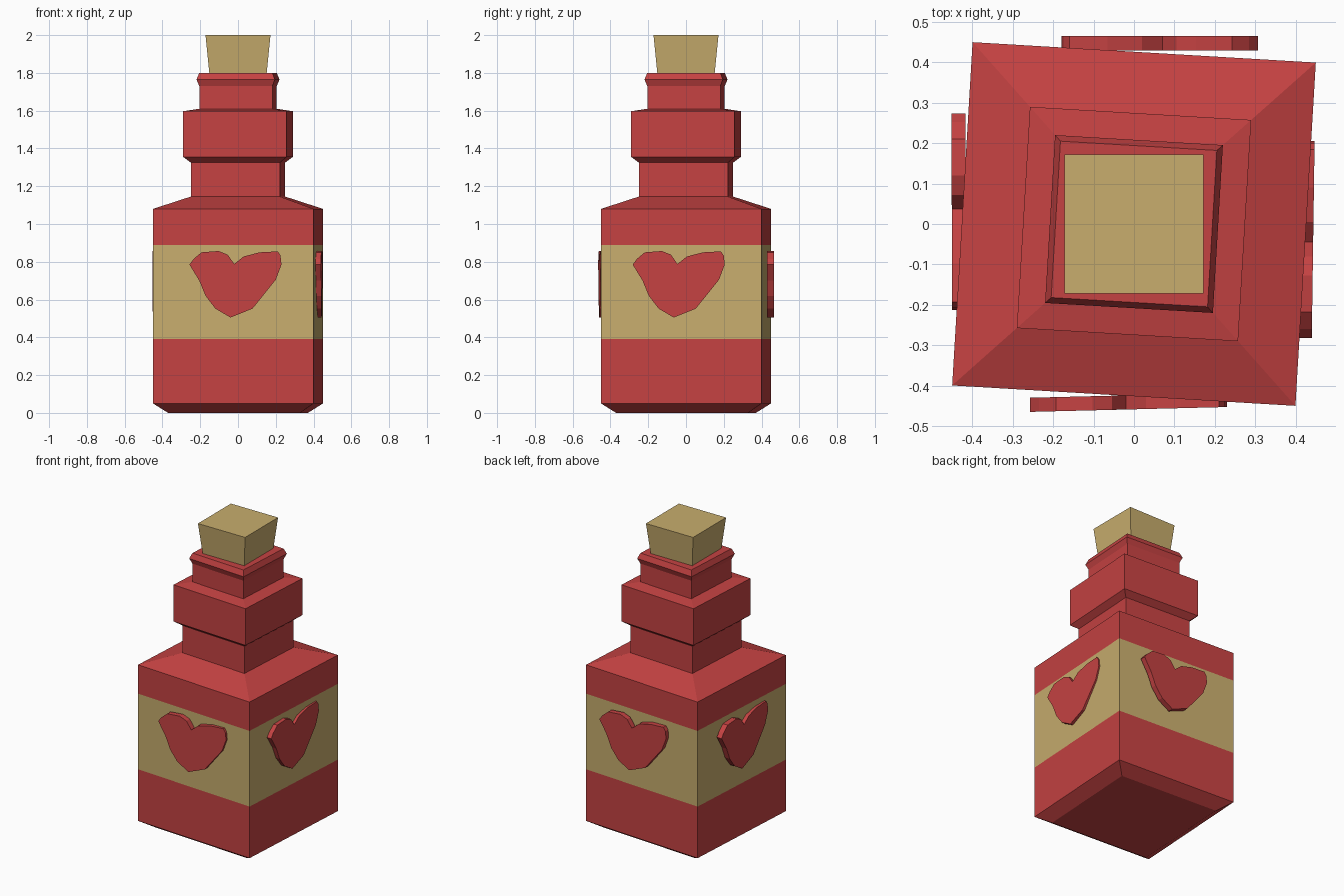
import bpy, bmesh
from math import radians, cos, sin, atan2, pi
from mathutils import Matrix, Vector

if "Cube" in bpy.data.objects:
    bpy.data.objects.remove(bpy.data.objects["Cube"])


def material(name, rgb):
    m = bpy.data.materials.new(name)
    m.diffuse_color = (*rgb, 1)
    m.use_nodes = True
    m.node_tree.nodes["Principled BSDF"].inputs["Base Color"].default_value = m.diffuse_color
    return m


RED = material("red_glass", (0.56, 0.055, 0.055))
TAN = material("tan_paper", (0.58, 0.42, 0.155))


def finish(name, bm, mats):
    bmesh.ops.recalc_face_normals(bm, faces=bm.faces)
    mesh = bpy.data.meshes.new(name)
    bm.to_mesh(mesh)
    bm.free()
    for m in mats:
        mesh.materials.append(m)
    ob = bpy.data.objects.new(name, mesh)
    bpy.context.collection.objects.link(ob)
    return ob


def square_stack(name, profile, mats, twist=0.0, band=None):
    """Four-sided stack of (half_extent, z) rings; faces starting at z=band use the second material."""
    bm = bmesh.new()
    # twisted square reaches its stated half extent along the axes
    k = 1 / cos(pi / 4 - abs(twist))
    rings = [[bm.verts.new((e * k * cos(twist + pi / 4 + i * pi / 2),
                            e * k * sin(twist + pi / 4 + i * pi / 2), z)) for i in range(4)]
             for e, z in profile]
    for (e, z), a, b in zip(profile, rings, rings[1:]):
        for i in range(4):
            j = (i + 1) % 4
            f = bm.faces.new((a[i], a[j], b[j], b[i]))
            f.material_index = 1 if z == band else 0
    bm.faces.new(rings[0][::-1])
    bm.faces.new(rings[-1])
    return finish(name, bm, mats)


# Bottle with flush label band, slightly turned about z
square_stack("bottle", [
    (0.37, 0.0), (0.45, 0.05), (0.45, 0.39), (0.45, 0.89), (0.45, 1.08),
    (0.25, 1.145), (0.25, 1.325), (0.29, 1.355), (0.29, 1.597), (0.205, 1.61),
    (0.205, 1.73), (0.22, 1.765), (0.205, 1.80)],
    [RED, TAN], twist=radians(-3.4), band=0.39)

# Tapered cork
square_stack("cork", [(0.15, 1.78), (0.172, 2.0)], [TAN])

# Uneven heart outline, (sideways, z)
HEART = [(-.257, .785), (-.235, .815), (-.193, .85), (-.103, .857), (-.055, .838),
         (-.02, .788), (.03, .828), (.115, .85), (.21, .855), (.225, .833),
         (.23, .785), (.2, .705), (.077, .552), (-.04, .505), (-.12, .552),
         (-.172, .62), (-.205, .70)]


def heart(name, turn, shift, out_left, out_right, depth=0.035):
    """Heart slab on one side; out_left/out_right are its outer distances at the two ends."""
    bm = bmesh.new()
    rot = Matrix.Rotation(radians(turn), 4, 'Z')
    layers = []
    for inset in (0, depth):
        layer = []
        for u, z in HEART:
            d = out_left + (out_right - out_left) * (u + .257) / .487 - inset
            layer.append(bm.verts.new(rot @ Vector((u + shift, -d, z))))
        layers.append(layer)
    a, b = layers
    bm.faces.new(a)
    bm.faces.new(b[::-1])
    for i in range(len(a)):
        j = (i + 1) % len(a)
        bm.faces.new((a[i], a[j], b[j], b[i]))
    finish(name, bm, [RED])


# One heart per side
heart("heart_front", 0, 0.0, 0.465, 0.453)
heart("heart_right", 90, -0.025, 0.44, 0.447)
heart("heart_back", 180, -0.05, 0.465, 0.465)
heart("heart_left", 270, -0.017, 0.452, 0.45)
